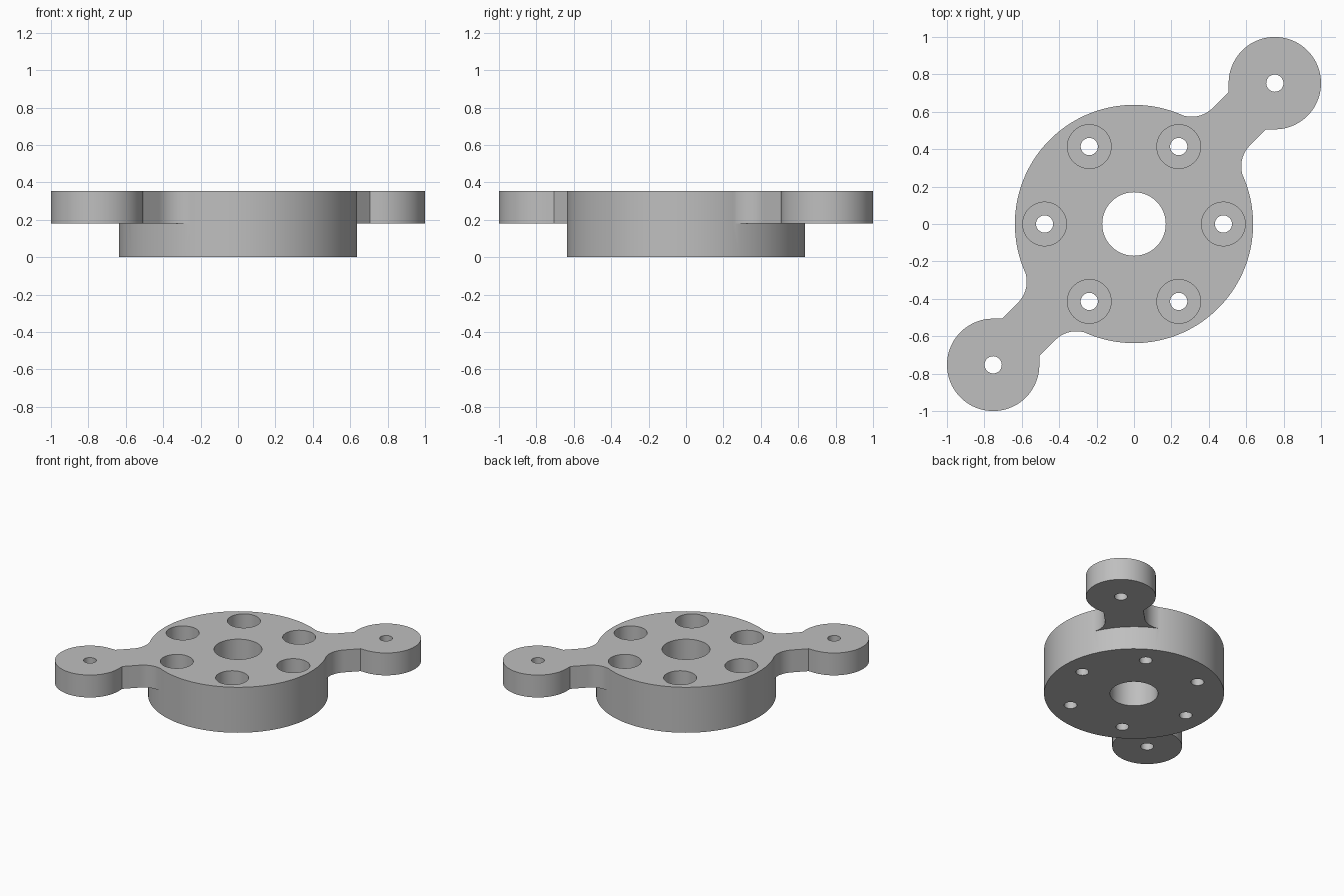
import bpy
import bmesh
from math import sin, cos, atan2, hypot, pi, radians, sqrt

cube = bpy.data.objects.get("Cube")
if cube:
    bpy.data.objects.remove(cube, do_unlink=True)

# Main dimensions
HEIGHT, ARM_BOTTOM = 0.355, 0.18
HUB_R, BORE_R = 0.637, 0.17
EAR_R, EAR_OFFSET = 0.247, 0.753
BOLT_CIRCLE, BOLT_R, POCKET_R, POCKET_FLOOR = 0.478, 0.046, 0.117, 0.18
ARM_HALF = 0.2 / sqrt(2)
FILLET_R, FILLET_U = 0.158, 0.735

metal = bpy.data.materials.new("light grey metal")
metal.use_nodes = True
GREY = (0.52, 0.52, 0.52, 1)
metal.diffuse_color = GREY
metal.node_tree.nodes["Principled BSDF"].inputs["Base Color"].default_value = GREY


def arc(cx, cy, r, start, end, n):
    return [(cx + r * cos(start + (end - start) * i / n),
             cy + r * sin(start + (end - start) * i / n)) for i in range(n + 1)]


def circle(cx, cy, r, n=48):
    return arc(cx, cy, r, 0, 2 * pi, n)[:-1]


def turn(points, angle):
    c, s = cos(angle), sin(angle)
    return [(x * c - y * s, x * s + y * c) for x, y in points]


def prism(name, outline, z0, z1):
    """Extrude a counter-clockwise outline from z0 to z1."""
    bm = bmesh.new()
    face = bm.faces.new([bm.verts.new((x, y, z0)) for x, y in outline])
    top = bmesh.ops.extrude_face_region(bm, geom=[face])["geom"]
    for v in top:
        if isinstance(v, bmesh.types.BMVert):
            v.co.z = z1
    bmesh.ops.recalc_face_normals(bm, faces=bm.faces[:])
    mesh = bpy.data.meshes.new(name)
    bm.to_mesh(mesh)
    bm.free()
    mesh.materials.append(metal)
    obj = bpy.data.objects.new(name, mesh)
    bpy.context.collection.objects.link(obj)
    return obj


def combine(target, other, operation):
    """Apply a boolean and discard the helper."""
    mod = target.modifiers.new(operation.lower(), "BOOLEAN")
    mod.operation, mod.solver, mod.object = operation, "EXACT", other
    bpy.context.view_layer.objects.active = target
    bpy.ops.object.modifier_apply(modifier=mod.name)
    bpy.data.objects.remove(other, do_unlink=True)


# Half of an arm along +x: ear, straight neck, fillet meeting the hub
fillet_v = ARM_HALF + FILLET_R
meet = atan2(fillet_v, FILLET_U)
reach = HUB_R / hypot(FILLET_U, fillet_v)
ear_u = EAR_OFFSET * sqrt(2)
corner_u = (2 * (EAR_OFFSET - EAR_R) + 0.2) / sqrt(2)
half = arc(ear_u, 0, EAR_R, 0, radians(135), 30)
half.append((corner_u, ARM_HALF))
half += arc(FILLET_U, fillet_v, FILLET_R, -pi / 2, meet - pi, 16)[:-1]
half.append((FILLET_U * reach, fillet_v * reach))
arm_outline = half + [(x, -y) for x, y in reversed(half[1:])]

# Hub rim, with vertices where the fillets meet it
rim = arc(0, 0, HUB_R, -meet, meet, 12)[:-1] + arc(0, 0, HUB_R, meet, pi - meet, 40)[:-1]
rim += [(-x, -y) for x, y in rim]

body = prism("mounting_hub", turn(rim, pi / 4), 0, HEIGHT)
for side in (0, pi):
    arm = prism("arm", turn(arm_outline, pi / 4 + side), ARM_BOTTOM, HEIGHT)
    combine(body, arm, "UNION")

# Centre bore and ear holes
holes = [(0, 0, BORE_R, -0.1)]
holes += [(s * EAR_OFFSET, s * EAR_OFFSET, BOLT_R, -0.1) for s in (1, -1)]
# Six counterbored bolt holes
for i in range(6):
    x, y = BOLT_CIRCLE * cos(i * pi / 3), BOLT_CIRCLE * sin(i * pi / 3)
    holes += [(x, y, POCKET_R, POCKET_FLOOR), (x, y, BOLT_R, -0.1)]
for x, y, r, floor in holes:
    combine(body, prism("hole_cutter", circle(x, y, r), floor, HEIGHT + 0.1), "DIFFERENCE")

# Smooth curved walls, sharp rims
bpy.ops.object.select_all(action="DESELECT")
body.select_set(True)
bpy.context.view_layer.objects.active = body
bpy.ops.object.shade_smooth_by_angle(angle=radians(30))
